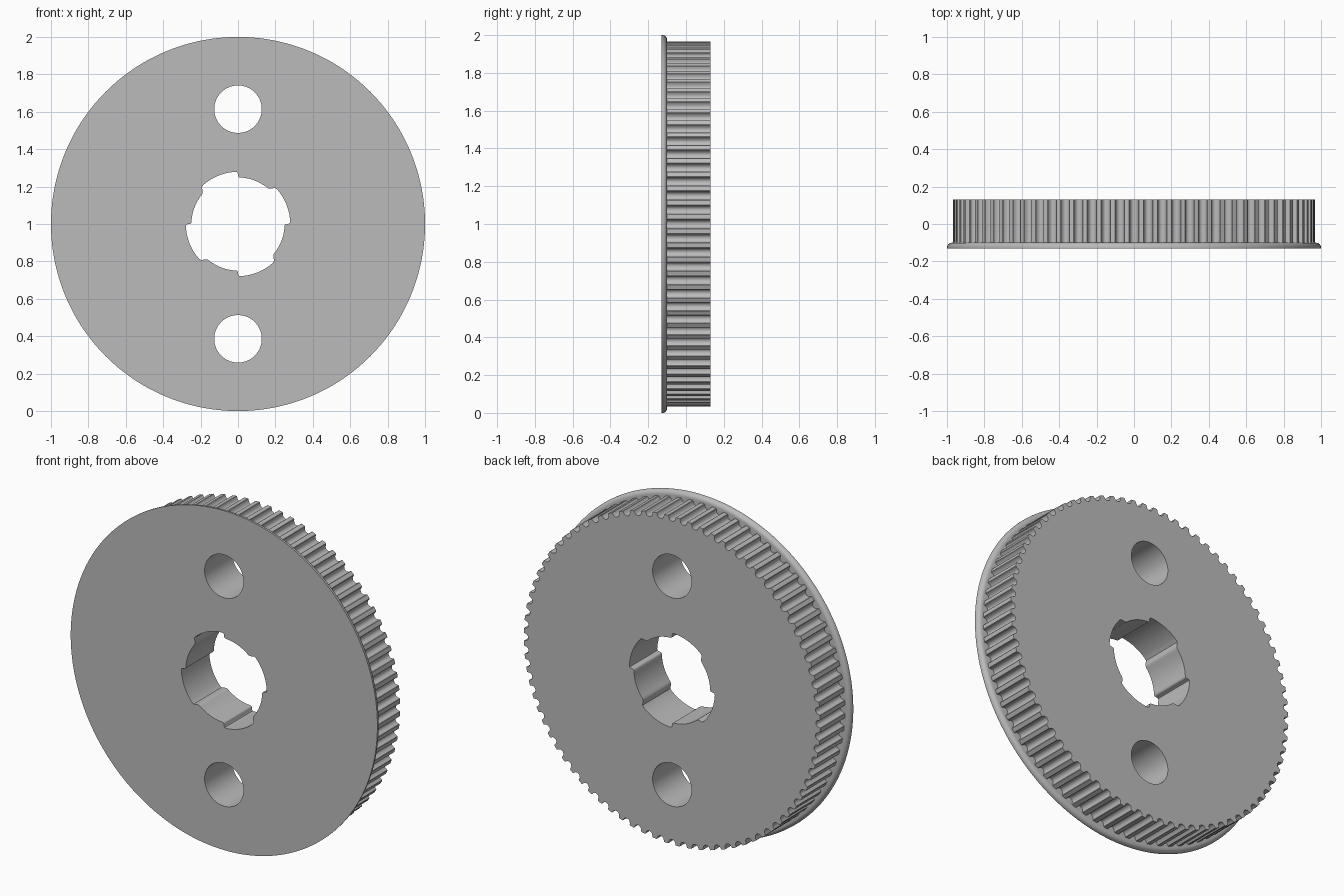
import bpy
import bmesh
from math import sin, cos, pi, radians

if "Cube" in bpy.data.objects:
    bpy.data.objects.remove(bpy.data.objects["Cube"], do_unlink=True)

TEETH = 80
R_RIM, R_TOOTH = 1.0, 0.967
FRONT, JOINT, BACK = -0.13, -0.10, 0.13
FILLET = 0.025

grey = bpy.data.materials.new("plain_grey")
grey.use_nodes = True
colour = (0.5, 0.5, 0.5, 1)
grey.diffuse_color = colour
grey.node_tree.nodes["Principled BSDF"].inputs["Base Color"].default_value = colour


def polar(points, cz=1.0):
    """Turn (angle, radius) pairs into (x, z) points."""
    return [(r * cos(a), cz + r * sin(a)) for a, r in points]


# Toothed outline: one rounded groove repeated around the wheel
half = [(0.026, 0), (0.0235, 0.002), (0.0215, 0.009), (0.018, 0.02), (0.010, 0.027)]
groove = [(-t, d) for t, d in half] + [(0, 0.029)] + [(t, d) for t, d in reversed(half)]
tooth_polar = [(2 * pi * i / TEETH + t / R_TOOTH, R_TOOTH - d)
               for i in range(TEETH) for t, d in groove]
tooth_outline = polar(tooth_polar)

# Bore outline: four lobes, each with a steep step and a slanted step
lobe = [(-1.6, 0.249), (-0.6, 0.252), (0, 0.258), (0.2, 0.270), (1, 0.277), (2.5, 0.279)]
lobe += [(a, 0.279) for a in range(5, 44, 3)]
lobe += [(44.2, 0.277), (45, 0.271), (47, 0.259), (48, 0.254), (49.5, 0.25)]
lobe += [(a, 0.249) for a in range(52, 88, 3)]
bore = polar([(radians(a + 90 * k), r) for k in range(4) for a, r in lobe])

# Two round mounting holes above and below the bore
circle = [(2 * pi * i / 64, 0.127) for i in range(64)]
openings = [bore] + [polar(circle, 1 + s * 0.614) for s in (1, -1)]


def ring(bm, outline, y):
    return [bm.verts.new((x, y, z)) for x, z in outline]


def bridge(bm, a, b):
    for i in range(len(a)):
        j = (i + 1) % len(a)
        bm.faces.new((a[i], a[j], b[j], b[i]))


def cap(bm, rings):
    edges = []
    for r in rings:
        for i in range(len(r)):
            pair = (r[i], r[(i + 1) % len(r)])
            edges.append(bm.edges.get(pair) or bm.edges.new(pair))
    bmesh.ops.triangle_fill(bm, edges=edges, use_beauty=True, normal=(0, 1, 0))


def build(name, layers, cap_y, end_y):
    """Outer skin through the layers, opening walls, and a pierced cap at cap_y."""
    bm = bmesh.new()
    skins = [ring(bm, outline, y) for outline, y in layers]
    for a, b in zip(skins, skins[1:]):
        bridge(bm, a, b)
    cap_rings = [skins[0]]
    for outline in openings:
        near, far = ring(bm, outline, cap_y), ring(bm, outline, end_y)
        bridge(bm, near, far)
        cap_rings.append(near)
    cap(bm, cap_rings)
    bmesh.ops.recalc_face_normals(bm, faces=bm.faces)
    mesh = bpy.data.meshes.new(name)
    bm.to_mesh(mesh)
    bm.free()
    mesh.materials.append(grey)
    obj = bpy.data.objects.new(name, mesh)
    bpy.context.collection.objects.link(obj)
    bpy.ops.object.select_all(action="DESELECT")
    obj.select_set(True)
    bpy.context.view_layer.objects.active = obj
    bpy.ops.object.shade_smooth_by_angle(angle=radians(35))
    return obj


# Front flange: flat disc whose rear rim is rounded over, meeting the teeth
def rim(r):
    return polar([(a, r) for a, _ in tooth_polar])


flange_layers = [(rim(R_RIM), FRONT)]
for k in range(7):
    a = k / 6 * pi / 2
    flange_layers.append((rim(R_RIM - FILLET * (1 - cos(a))),
                          JOINT - FILLET * (1 - sin(a))))
flange_layers.append((tooth_outline, JOINT))
build("flange", flange_layers, FRONT, JOINT)

# Toothed wheel behind the flange
build("toothed_wheel", [(tooth_outline, BACK), (tooth_outline, JOINT)], BACK, JOINT)
